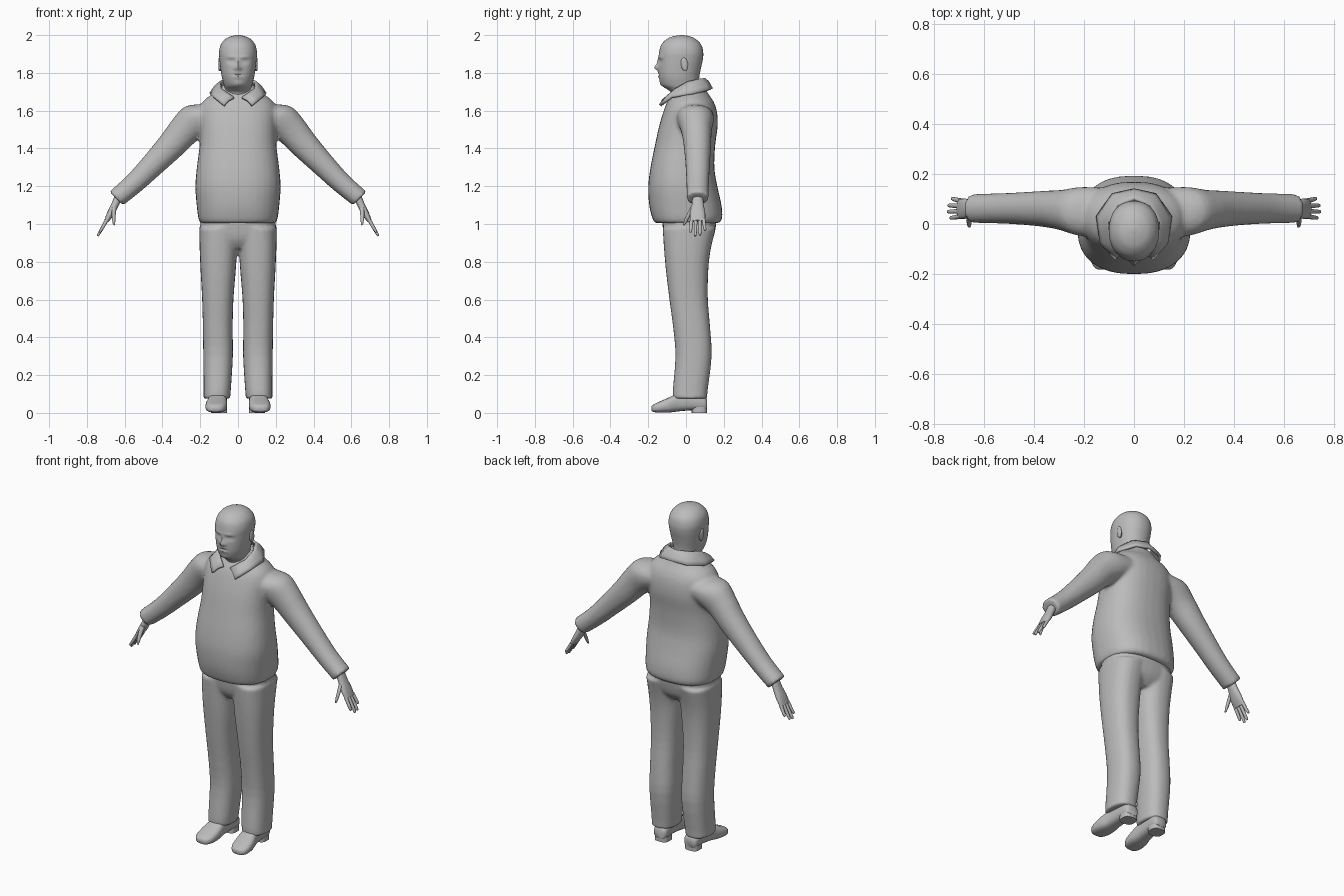
import bpy, bmesh, math
from mathutils import Vector

grey = bpy.data.materials.new("plain grey")
grey.diffuse_color = (0.5, 0.5, 0.5, 1)


def level(z, rx, yf, yb, n=2.0, cx=0.0):
    """Horizontal ring: height, half width, front y, back y, squareness."""
    return [cx, (yf + yb) / 2, z, rx, 0, 0, 0, (yb - yf) / 2, 0, n]


def ring(c, u, v, n=2.0):
    """Free ring: centre and two half-axes."""
    return [*c, *u, *v, n]


def power(t, n):
    return math.copysign(abs(t) ** (2 / n), t)


def loft(bm, rings, segs=24, steps=3):
    """Skin a smooth spline through the rings and cap both ends."""
    rows, last = [], len(rings) - 1
    for i in range(last):
        a, b, c, d = rings[max(i - 1, 0)], rings[i], rings[i + 1], rings[min(i + 2, last)]
        for k in range(steps + (i == last - 1)):
            t = k / steps
            rows.append([0.5 * (2 * q + (r - p) * t + (2 * p - 5 * q + 4 * r - s) * t * t
                                + (3 * q - p - 3 * r + s) * t ** 3)
                         for p, q, r, s in zip(a, b, c, d)])
    grid = []
    for r in rows:
        c, u, v, n = Vector(r[:3]), Vector(r[3:6]), Vector(r[6:9]), r[9]
        angles = [2 * math.pi * j / segs for j in range(segs)]
        grid.append([bm.verts.new(c + u * power(math.cos(a), n) + v * power(math.sin(a), n))
                     for a in angles])
    for lo, hi in zip(grid, grid[1:]):
        for j in range(segs):
            bm.faces.new((lo[j], lo[j - 1], hi[j - 1], hi[j]))
    bm.faces.new(grid[0])
    bm.faces.new(grid[-1][::-1])


def finish(bm, name, fuse=0.0, thick=0.0, angle=50):
    """Turn the bmesh into a smooth object, optionally fused or thickened."""
    bmesh.ops.recalc_face_normals(bm, faces=bm.faces)
    me = bpy.data.meshes.new(name)
    bm.to_mesh(me)
    bm.free()
    me.materials.append(grey)
    ob = bpy.data.objects.new(name, me)
    bpy.context.collection.objects.link(ob)
    bpy.ops.object.select_all(action='DESELECT')
    ob.select_set(True)
    bpy.context.view_layer.objects.active = ob
    if fuse:
        m = ob.modifiers.new("fuse", 'REMESH')
        m.mode, m.voxel_size, m.use_smooth_shade = 'VOXEL', fuse, True
        s = ob.modifiers.new("soften", 'SMOOTH')
        s.factor, s.iterations = 0.5, 4
    else:
        if thick:
            s = ob.modifiers.new("thickness", 'SOLIDIFY')
            s.thickness, s.offset = thick, 0
        bpy.ops.object.shade_smooth_by_angle(angle=math.radians(angle))
    return ob


# Jacket: round-bellied torso with both sleeves fused in
bm = bmesh.new()
loft(bm, [level(1.005, .200, -.165, .175, 2.5), level(1.03, .210, -.178, .192, 2.5),
          level(1.10, .219, -.195, .188, 2.4), level(1.20, .226, -.200, .166, 2.4),
          level(1.30, .218, -.188, .150, 2.4), level(1.42, .203, -.164, .155, 2.4),
          level(1.52, .203, -.142, .168, 2.4), level(1.60, .205, -.118, .163, 2.3),
          level(1.65, .185, -.098, .145, 2.2), level(1.69, .135, -.072, .118, 2.0),
          level(1.735, .09, -.04, .095)], 32)
for s in (1, -1):
    path = [(.12, .045, 1.575, .085, .100), (.21, .05, 1.555, .098, .098),
            (.28, .055, 1.50, .087, .082), (.35, .06, 1.42, .077, .073),
            (.45, .062, 1.315, .065, .065), (.55, .062, 1.215, .056, .060),
            (.645, .062, 1.135, .052, .058)]
    loft(bm, [ring((s * x, y, z), (s * r * .7, 0, r * .7), (0, w, 0), 2.1)
              for x, y, z, r, w in path])
finish(bm, "jacket", fuse=0.011)

# Trousers: two legs fused with a seat
bm = bmesh.new()
loft(bm, [level(.87, .13, -.08, .10, 2.2), level(.92, .185, -.112, .142, 2.4),
          level(1.0, .200, -.125, .160, 2.5), level(1.06, .195, -.125, .16, 2.5)], 32)
for s in (1, -1):
    legs = [(.075, .042, .183, -.068, .112), (.12, .038, .182, -.070, .115),
            (.30, .027, .184, -.056, .136), (.45, .028, .186, -.068, .128),
            (.60, .024, .190, -.088, .116), (.75, .012, .198, -.106, .118),
            (.86, .004, .203, -.116, .130), (.98, -.01, .206, -.124, .158)]
    loft(bm, [level(z, (b - a) / 2, f, k, 2.4, s * (a + b) / 2) for z, a, b, f, k in legs])
finish(bm, "trousers", fuse=0.009)

# Shoes: rounded upper lofted heel to toe, over a heel block
for s, side in ((1, "left"), (-1, "right")):
    bm = bmesh.new()
    steps = [(.112, .100, .030, .018, .070), (.095, .101, .042, .014, .09),
             (.03, .104, .045, .014, .115), (-.04, .108, .048, .008, .105),
             (-.09, .113, .056, .002, .082), (-.14, .117, .055, .002, .060),
             (-.17, .119, .042, .004, .046), (-.182, .120, .022, .01, .036)]
    loft(bm, [ring((s * x, y, (lo + hi) / 2), (w, 0, 0), (0, 0, (hi - lo) / 2), 2.8)
              for y, x, w, lo, hi in steps], 20)
    loft(bm, [level(0, .043, .03, .112, 3, s * .1), level(.03, .043, .03, .112, 3, s * .1)], 16, 1)
    finish(bm, side + "_shoe")

# Head and neck, with the face pushed out and in by soft bumps
bm = bmesh.new()
loft(bm, [level(1.62, .065, -.06, .07), level(1.69, .066, -.075, .07),
          level(1.712, .068, -.098, .07), level(1.735, .074, -.128, .068, 2.1),
          level(1.775, .085, -.143, .070, 2.1), level(1.82, .092, -.145, .078, 2.2),
          level(1.87, .098, -.145, .089, 2.2), level(1.91, .100, -.142, .091, 2.2),
          level(1.95, .091, -.130, .080, 2.1), level(1.98, .066, -.100, .050),
          level(1.994, .036, -.065, .018), level(2.0, .008, -.03, -.015)], 56, 6)
bumps = [(0, 1.828, .013, .014, -.022), (0, 1.855, .009, .022, -.008),
         (.036, 1.862, .018, .011, .011), (.037, 1.862, .009, .006, -.006),
         (.035, 1.884, .024, .008, -.005), (.016, 1.822, .007, .008, -.006),
         (0, 1.790, .026, .004, .006), (0, 1.800, .022, .006, -.004),
         (0, 1.779, .020, .006, -.005), (0, 1.740, .022, .014, -.005)]
for v in bm.verts:
    if v.co.y < -.05:
        v.co.y += sum(d * math.exp(-((abs(v.co.x) - x) / w) ** 2 - ((v.co.z - z) / h) ** 2)
                      for x, z, w, h, d in bumps)
finish(bm, "head")

# Ears: thin discs leaning out from the head
for s, side in ((1, "left"), (-1, "right")):
    bm = bmesh.new()
    loft(bm, [ring((s * .088, -.012, 1.843), (0, .014, .004), (0, -.006, .030)),
              ring((s * .099, -.008, 1.845), (0, .018, .004), (0, -.006, .036)),
              ring((s * .104, -.006, 1.846), (0, .011, .003), (0, -.004, .027))], 16, 2)
    finish(bm, side + "_ear")

# Collar: folded band around the neck ending in two front points
inner = [(0, .098, 1.768), (.065, .072, 1.765), (.094, .01, 1.75),
         (.085, -.055, 1.712), (.022, -.105, 1.668)]
outer = [(0, .136, 1.715), (.085, .118, 1.707), (.146, .03, 1.688),
         (.132, -.075, 1.672), (.075, -.137, 1.627)]
bm = bmesh.new()
rows = []
for a, b in zip(inner, outer):
    p, q = Vector(a), Vector(b)
    mid = (p + q) / 2 + Vector((0, 0, .008))
    rows.append([p, mid, q])
rows = [[Vector((-p.x, p.y, p.z)) for p in r] for r in rows[:0:-1]] + rows
grid = [[bm.verts.new(p) for p in r] for r in rows]
for a, b in zip(grid, grid[1:]):
    for k in range(2):
        bm.faces.new((a[k], a[k + 1], b[k + 1], b[k]))
bmesh.ops.subdivide_edges(bm, edges=bm.edges[:], cuts=1, smooth=0.5, use_grid_fill=True)
finish(bm, "collar", thick=0.014)

# Hands: flat palm, four fingers and a thumb
for s, side in ((1, "left"), (-1, "right")):
    bm = bmesh.new()

    def limb(points, segs):
        """Flattened tube: x, y, z, thickness, width along the hand."""
        loft(bm, [ring((s * x, y, z), (s * .9 * t, 0, .42 * t), (0, w, 0), 2.3)
                  for x, y, z, t, w in points], segs, 2)

    limb([(.630, .062, 1.15, .022, .027), (.652, .062, 1.10, .020, .032),
          (.675, .061, 1.055, .019, .041), (.697, .061, 1.015, .012, .040)], 16)
    for y, spread, tip in ((.030, -.006, .955), (.051, -.002, .936),
                           (.072, .002, .940), (.093, .008, .965)):
        k = (1.02 - tip) * .55
        limb([(.692, y, 1.025, .010, .010), (.694 + k * .55, y + spread / 2, (1.02 + tip) / 2, .009, .009),
              (.694 + k, y + spread, tip + .006, .007, .007),
              (.696 + k, y + spread, tip, .003, .003)], 10)
    limb([(.655, .040, 1.09, .013, .015), (.658, .018, 1.055, .012, .012),
          (.658, .000, 1.02, .010, .010), (.657, -.010, .995, .005, .005)], 10)
    finish(bm, side + "_hand")
